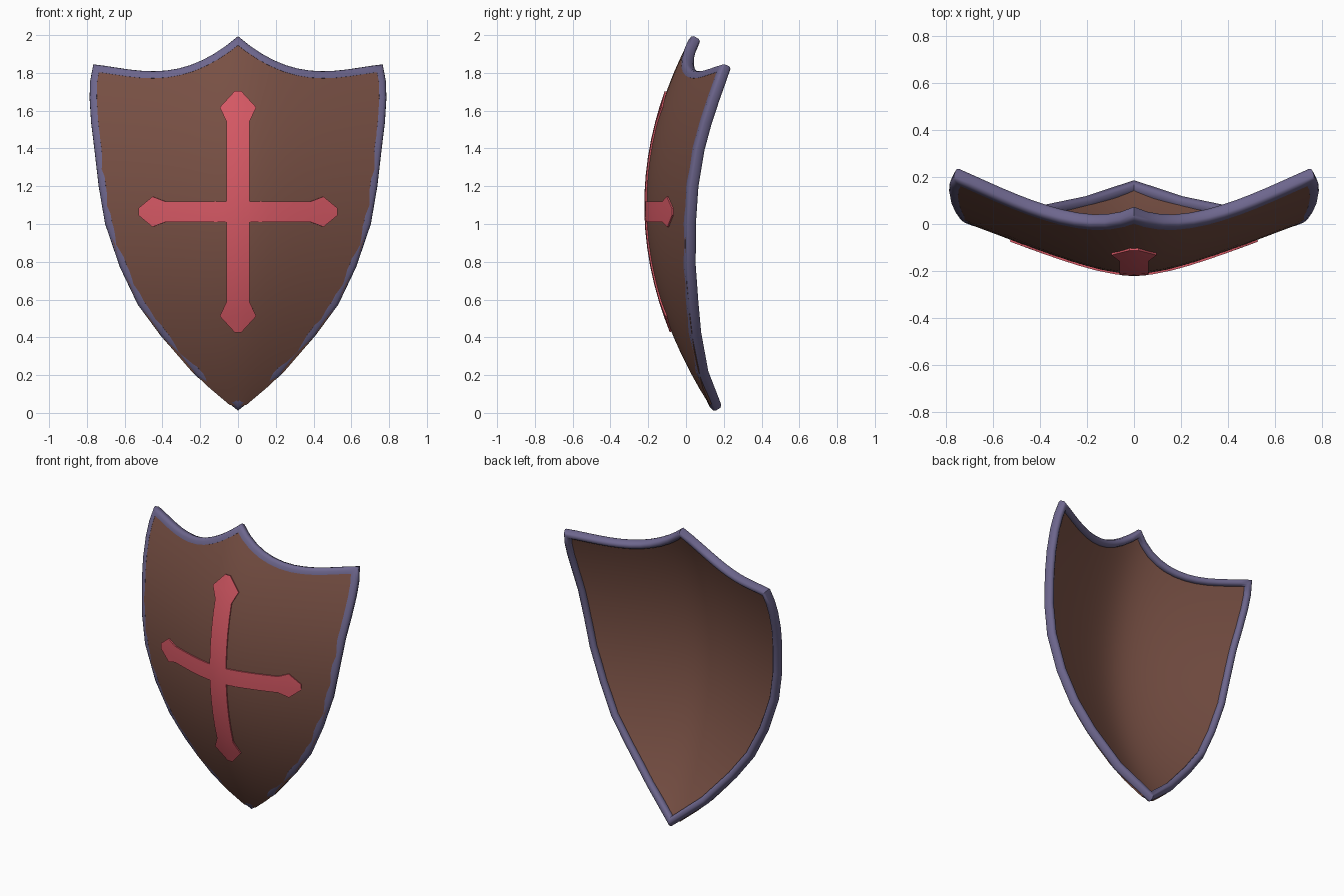
import bpy, bmesh, math
from mathutils import Vector

if "Cube" in bpy.data.objects:
    bpy.data.objects.remove(bpy.data.objects["Cube"])

SIDE = [(.77, 1.85), (.787, 1.76), (.79, 1.67), (.782, 1.54), (.765, 1.4), (.742, 1.2), (.708, 1.0),
        (.63, .77), (.535, .57), (.41, .4), (.225, .19), (0, .005)]
N = len(SIDE) - 1
NU = 12


# Domed shield surface: y for a front-view position
def dome(x, z):
    return -.212 + .3 * (z - 1.1) ** 2 + .4 * (math.sqrt(x * x + .04) - .2)


# Point on the dome, pushed back by depth along the surface normal
def on_dome(x, z, depth=0):
    h = .001
    gx = (dome(x + h, z) - dome(x - h, z)) / (2 * h)
    gz = (dome(x, z + h) - dome(x, z - h)) / (2 * h)
    return Vector((x, dome(x, z), z)) + Vector((-gx, 1, -gz)).normalized() * depth


# Outline map: u across from -1 to 1, t down from 0 to 1
def outline(u, t):
    k = min(int(t * N), N - 1)
    f = t * N - k
    w = SIDE[k][0] * (1 - f) + SIDE[k + 1][0] * f
    sz = SIDE[k][1] * (1 - f) + SIDE[k + 1][1] * f
    a = abs(u)
    mid = 2 + (SIDE[-1][1] - 2) * t
    dip = a * (1 - a) * (.5 - .27 * a * a) * (1 - t)
    return u * w, mid * (1 - a) + sz * a - dip


def material(name, rgb):
    m = bpy.data.materials.new(name)
    m.diffuse_color = (*rgb, 1)
    m.use_nodes = True
    m.node_tree.nodes["Principled BSDF"].inputs["Base Color"].default_value = m.diffuse_color
    return m


def finish(bm, name, mat, angle):
    bmesh.ops.remove_doubles(bm, verts=bm.verts, dist=.0005)
    bmesh.ops.recalc_face_normals(bm, faces=bm.faces)
    me = bpy.data.meshes.new(name)
    bm.to_mesh(me)
    bm.free()
    ob = bpy.data.objects.new(name, me)
    bpy.context.collection.objects.link(ob)
    me.materials.append(mat)
    bpy.ops.object.select_all(action='DESELECT')
    ob.select_set(True)
    bpy.context.view_layer.objects.active = ob
    bpy.ops.object.shade_smooth_by_angle(angle=math.radians(angle))
    return ob


# Closed slab between a front and back grid of front-view points
def slab(rows, front, back, name, mat, angle):
    bm = bmesh.new()
    layers = [[[bm.verts.new(on_dome(x, z, d)) for x, z in r] for r in rows] for d in (front, back)]
    R, C = len(rows), len(rows[0])
    for g in layers:
        for i in range(R - 1):
            for j in range(C - 1):
                bm.faces.new((g[i][j], g[i][j + 1], g[i + 1][j + 1], g[i + 1][j]))
    border = ([(0, j) for j in range(C)] + [(i, C - 1) for i in range(1, R)]
              + [(R - 1, j) for j in range(C - 2, -1, -1)] + [(i, 0) for i in range(R - 2, 0, -1)])
    A, B = layers
    for (i, j), (k, l) in zip(border, border[1:] + border[:1]):
        bm.faces.new((A[i][j], A[k][l], B[k][l], B[i][j]))
    return finish(bm, name, mat, angle)


wood = material("brown", (.188, .08, .058))
steel = material("violet_grey", (.155, .135, .27))
red = material("red", (.68, .10, .13))

# Board, slightly inset so its edge sits inside the rim
rows = [[outline(.975 * (j / NU - 1), .012 + .97 * i / 22) for j in range(2 * NU + 1)]
        for i in range(23)]
slab(rows, 0, .034, "shield_board", wood, 40)

# Rim: rounded section swept around the outline with mitred corners
loop = [outline(j / NU - 1, 0) for j in range(2 * NU + 1)]
loop += SIDE[1:] + [(-x, z) for x, z in SIDE[-2:0:-1]]
section = [(.042, -.001), (.022, -.004), (.006, .001), (0, .012), (0, .042),
           (.008, .054), (.024, .057), (.036, .05), (.042, .033)]
bm = bmesh.new()
rings = []
for i, p in enumerate(loop):
    p = Vector(p)
    e0 = (p - Vector(loop[i - 1])).normalized()
    e1 = (Vector(loop[(i + 1) % len(loop)]) - p).normalized()
    n0, n1 = Vector((e0.y, -e0.x)), Vector((e1.y, -e1.x))
    m = (n0 + n1) / (1 + n0.dot(n1))
    rings.append([bm.verts.new(on_dome(*(p + m * d), e)) for d, e in section])
for i, a in enumerate(rings):
    b = rings[(i + 1) % len(rings)]
    for k in range(len(section)):
        l = (k + 1) % len(section)
        bm.faces.new((a[k], a[l], b[l], b[k]))
finish(bm, "rim", steel, 45)


# Cross bars with pointed heads, draped over the dome
def cross_bar(name, half, wide, neck, hw, head_hw, vertical, lift):
    pos = [(neck * k / 5, hw) for k in range(6)] + [(wide, head_hw), (half, .018)]
    pos = [(-s, w) for s, w in pos[:0:-1]] + pos
    rows = []
    for s, w in pos:
        across = [w * q for q in (-1, -.5, 0, .5, 1)]
        rows.append([(q, 1.065 + s) if vertical else (s, 1.065 + q) for q in across])
    slab(rows, -lift, .015, name, red, 30)


cross_bar("cross_upright", .635, .55, .475, .06, .095, True, .009)
cross_bar("cross_crossbar", .525, .45, .385, .055, .08, False, .008)
